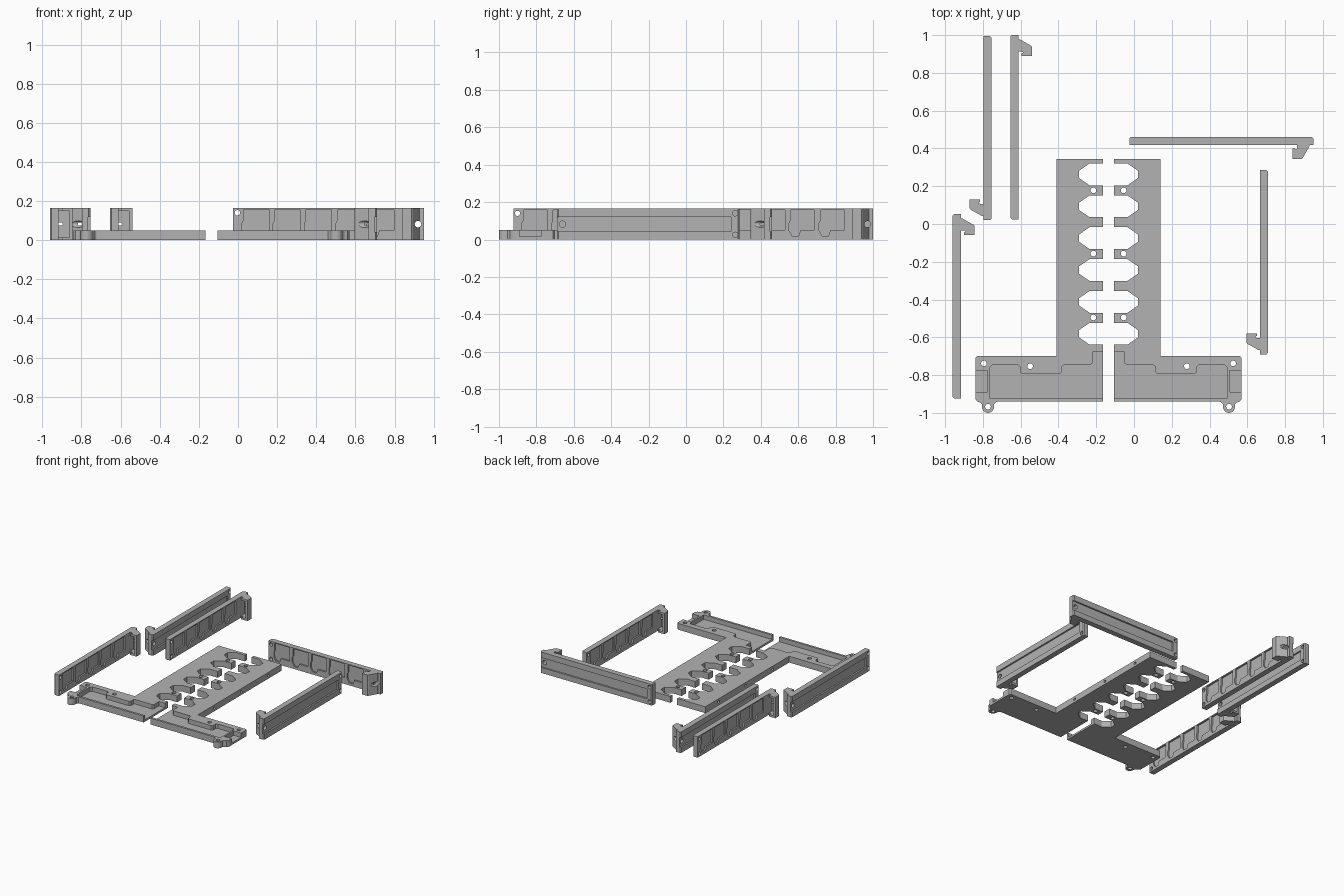
import bpy, bmesh, math
from mathutils import Matrix

if "Cube" in bpy.data.objects:
    bpy.data.objects.remove(bpy.data.objects["Cube"])

grey = bpy.data.materials.new("grey_plastic")
grey.diffuse_color = (0.45, 0.45, 0.45, 1)
grey.use_nodes = True
grey.node_tree.nodes["Principled BSDF"].inputs["Base Color"].default_value = grey.diffuse_color


def prism(name, pts, lo, hi, axis='z'):
    """Extrude a 2D outline along z, or an outline in (x, z) along y, or in (y, z) along x."""
    place = {'z': lambda a, b, h: (a, b, h),
             'y': lambda a, b, h: (a, h, b),
             'x': lambda a, b, h: (h, a, b)}[axis]
    bm = bmesh.new()
    low = [bm.verts.new(place(a, b, lo)) for a, b in pts]
    high = [bm.verts.new(place(a, b, hi)) for a, b in pts]
    bm.faces.new(low)
    bm.faces.new(high)
    n = len(pts)
    for i in range(n):
        j = (i + 1) % n
        bm.faces.new((low[i], low[j], high[j], high[i]))
    bmesh.ops.recalc_face_normals(bm, faces=bm.faces)
    me = bpy.data.meshes.new(name)
    bm.to_mesh(me)
    bm.free()
    me.materials.append(grey)
    ob = bpy.data.objects.new(name, me)
    bpy.context.collection.objects.link(ob)
    return ob


def disc(a, b, r, n=20):
    return [(a + r * math.cos(2 * math.pi * i / n), b + r * math.sin(2 * math.pi * i / n)) for i in range(n)]


def rect(a0, b0, a1, b1):
    return [(a0, b0), (a1, b0), (a1, b1), (a0, b1)]


def combine(ob, others, operation='DIFFERENCE'):
    """Apply a boolean for each helper and remove the helper."""
    for other in others:
        mod = ob.modifiers.new("cut", 'BOOLEAN')
        mod.operation = operation
        mod.solver = 'EXACT'
        mod.object = other
    deps = bpy.context.evaluated_depsgraph_get()
    me = bpy.data.meshes.new_from_object(ob.evaluated_get(deps))
    ob.modifiers.clear()
    ob.data = me
    for other in others:
        bpy.data.objects.remove(other)


def base_plate(name, s):
    """One half of the base; d is the distance from the mirror line."""
    def m(pts):
        return [(-0.135 + s * d, y) for d, y in pts]
    # column with a comb of six notches, and a wide foot with a round ear
    outline = [(0.03, 0.345), (0.275, 0.345), (0.275, -0.70), (0.695, -0.70), (0.705, -0.71),
               (0.705, -0.925), (0.695, -0.94), (0.68, -0.945), (0.67, -0.955)]
    outline += [(0.638 + 0.032 * math.cos(a), -0.967 - 0.033 * math.sin(a))
                for a in [math.pi * i / 10 for i in range(11)]]
    outline += [(0.606, -0.955), (0.596, -0.943), (0.585, -0.94), (0.03, -0.94)]
    for k in range(6):
        c = -0.581 + 0.1687 * k
        outline += [(0.03, c - 0.058), (0.10, c - 0.058), (0.155, c - 0.02),
                    (0.155, c + 0.02), (0.10, c + 0.058), (0.03, c + 0.058)]
    plate = prism(name, m(outline), 0, 0.05)
    # cover pocket with stepped rear edge, side slot
    pocket = [(0.0, -0.675), (0.083, -0.675), (0.083, -0.735), (0.095, -0.745), (0.235, -0.745),
              (0.25, -0.755), (0.25, -0.785), (0.26, -0.795), (0.455, -0.795), (0.468, -0.785),
              (0.468, -0.755), (0.48, -0.745), (0.615, -0.745), (0.627, -0.757),
              (0.627, -0.923), (0.0, -0.923)]
    cuts = [prism("cutter", m(pocket), 0.015, 0.1),
            prism("cutter", m(rect(0.64, -0.89, 0.75, -0.775)), 0.015, 0.1)]
    # screw holes
    for d, y in ((0.66, -0.738), (0.415, -0.753), (0.638, -0.967),
                 (0.08, 0.178), (0.08, -0.157), (0.08, -0.495)):
        cuts.append(prism("cutter", m(disc(d, y, 0.015)), -0.1, 0.1))
    # small blind holes along the column's outer edge
    for y in (0.178, -0.157, -0.495):
        x = -0.135 + s * 0.275
        cuts.append(prism("cutter", disc(y, 0.025, 0.01, 12), x - 0.02, x + 0.02, 'x'))
    combine(plate, cuts)


def make_rail():
    """Rail along +x from its hooked end, hook towards +y."""
    rail = prism("rail", [(0, 0.008), (0.008, 0), (0.967, 0), (0.975, 0.008), (0.975, 0.043),
                          (0.0, 0.043)], 0, 0.165)
    hook = prism("hook", [(0.022, 0.03), (0.022, 0.05), (0.055, 0.108), (0.062, 0.115), (0.11, 0.115),
                          (0.11, 0.06), (0.098, 0.06), (0.092, 0.068), (0.086, 0.06),
                          (0.086, 0.03)], 0, 0.165)
    # hollow the hook from the inner end
    hollow = [(0.045, 0.0431), (0.045, 0.06), (0.062, 0.098), (0.15, 0.098), (0.15, 0.0431)]
    combine(hook, [prism("cutter", hollow, 0.015, 0.15)])
    combine(rail, [hook], 'UNION')
    # long groove on the outer face
    cuts = [prism("cutter", rect(-0.1, 0.043, 0.93, 0.12), -0.1, 0.012, 'y')]
    # row of five stepped pockets on the inner face
    for k in range(5):
        u = 0.93 - 0.16 * k
        step = [(0.008, 0.157), (0.008, 0.1), (0.0, 0.085), (0.0, 0.05), (0.018, 0.02), (0.052, 0.02),
                (0.062, 0.05), (0.138, 0.05), (0.138, 0.157)]
        cuts.append(prism("cutter", [(u - a, z) for a, z in step], 0.031, 0.06, 'y'))
    # screw holes
    for u, z, r in ((0.03, 0.082, 0.017), (0.953, 0.14, 0.014), (0.953, 0.025, 0.014)):
        cuts.append(prism("cutter", disc(u, z, r), -0.1, 0.2, 'y'))
    combine(rail, cuts)
    return rail


base_plate("left_base_plate", -1)
base_plate("right_base_plate", 1)

# five copies of the same rail laid out around the base
source = make_rail()
for name, x, y, turn in (("left_rail", -0.96, 0.052, -90), ("back_left_rail", -0.755, 0.02, 90),
                         ("back_inner_rail", -0.655, 1.0, -90), ("back_right_rail", 0.95, 0.46, 180),
                         ("right_rail", 0.71, -0.69, 90)):
    rail = bpy.data.objects.new(name, source.data)
    rail.matrix_world = Matrix.Translation((x, y, 0)) @ Matrix.Rotation(math.radians(turn), 4, 'Z')
    bpy.context.collection.objects.link(rail)
bpy.data.objects.remove(source)
